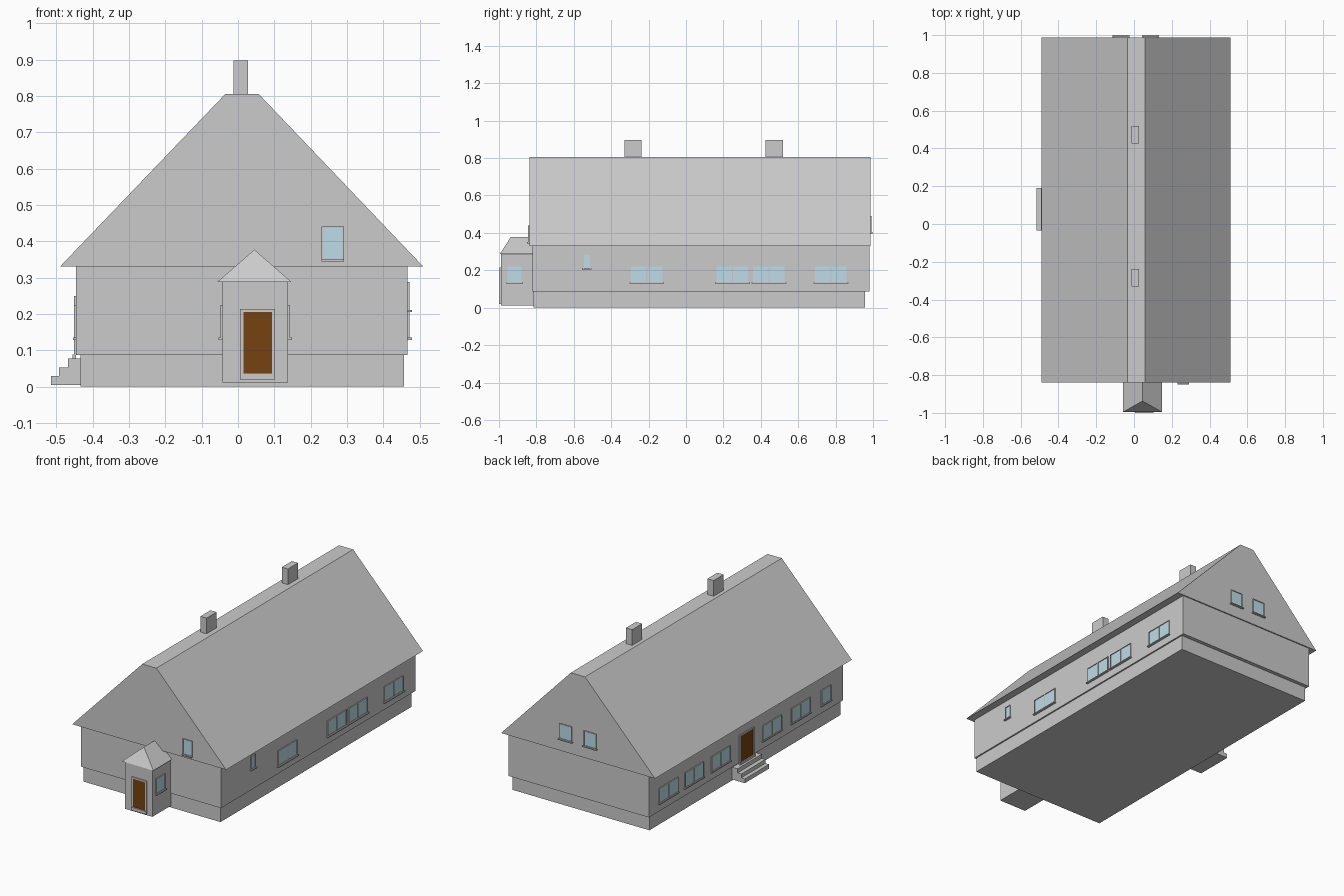
import bpy, bmesh

if "Cube" in bpy.data.objects:
    bpy.data.objects.remove(bpy.data.objects["Cube"])


def mat(name, rgb):
    m = bpy.data.materials.new(name)
    m.diffuse_color = (*rgb, 1)
    m.use_nodes = True
    m.node_tree.nodes["Principled BSDF"].inputs["Base Color"].default_value = m.diffuse_color
    return m


GREY = mat("grey_plaster", (0.60, 0.60, 0.60))
GLASS = mat("pale_blue_glass", (0.52, 0.73, 0.81))
WOOD = mat("brown_wood", (0.178, 0.054, 0.005))


def mesh_object(name, bm, material):
    bmesh.ops.recalc_face_normals(bm, faces=bm.faces)
    me = bpy.data.meshes.new(name)
    bm.to_mesh(me)
    bm.free()
    me.materials.append(material)
    ob = bpy.data.objects.new(name, me)
    bpy.context.collection.objects.link(ob)
    return ob


def add_box(bm, x, y, z):
    x, y, z = sorted(x), sorted(y), sorted(z)
    vs = bmesh.ops.create_cube(bm, size=1)["verts"]
    for v in vs:
        v.co = [a[0] if c < 0 else a[1] for a, c in zip((x, y, z), v.co)]


def boxes(name, material, *bounds):
    bm = bmesh.new()
    for b in bounds:
        add_box(bm, *b)
    return mesh_object(name, bm, material)


def extrude_xz(name, profile, y0, y1):
    bm = bmesh.new()
    f = bm.faces.new([bm.verts.new((x, y0, z)) for x, z in profile])
    r = bmesh.ops.extrude_face_region(bm, geom=[f])
    for v in r["geom"]:
        if isinstance(v, bmesh.types.BMVert):
            v.co.y = y1
    return mesh_object(name, bm, GREY)


# wall helper: u runs along the wall, o is the distance outward
def wall(side, plane):
    def place(u, o, z):
        s = -1 if side in ("left", "front") else 1
        out = tuple(plane + s * d for d in o)
        return (out, u, z) if side in ("left", "right") else (u, out, z)
    return place


def window(name, place, u0, u1, z0, z1, panes=1, lip=0.005, sill_out=0.013):
    t, d = 0.004, 0.006
    parts = [((u0 - t, u1 + t), (0, d), (z1, z1 + t)),
             ((u0 - t, u1 + t), (0, d), (z0 - t, z0)),
             ((u0 - t - lip, u1 + t + lip), (-0.005, sill_out), (z0 - 0.008, z0 - 0.002)),
             ((u0 - t, u0), (0, d), (z0, z1)),
             ((u1, u1 + t), (0, d), (z0, z1))]
    if panes == 2:
        m = (u0 + u1) / 2
        parts.append(((m - 0.003, m + 0.003), (0, d), (z0, z1)))
    boxes(name + "_frame", GREY, *[place(*p) for p in parts])
    boxes(name + "_glass", GLASS, place((u0, u1), (-0.003, 0.003), (z0, z1)))


def door(name, place, u0, u1, z0, z1, jamb, head):
    d = 0.006
    boxes(name + "_frame", GREY,
          place((u0 - jamb, u0), (0, d), (z0, z1)),
          place((u1, u1 + jamb), (0, d), (z0, z1)),
          place((u0 - jamb, u1 + jamb), (0, d), (z1, z1 + head)),
          place((u0 - jamb, u1 + jamb), (0, 0.010), (z0 - 0.018, z0)))
    boxes(name + "_leaf", WOOD, place((u0, u1), (-0.003, 0.003), (z0, z1)))


# main building
boxes("foundation", GREY, ((-0.433, 0.457), (-0.815, 0.958), (0, 0.087)))
boxes("walls", GREY, ((-0.445, 0.466), (-0.822, 0.98), (0.087, 0.33)))
extrude_xz("main_roof", [(-0.49, 0.33), (0.51, 0.33), (0.057, 0.805), (-0.035, 0.805)],
           -0.838, 0.987)
boxes("chimneys", GREY, *[((-0.013, 0.027), (y, y + 0.093), (0.79, 0.897))
                          for y in (-0.33, 0.425)])

# entrance porch with a hipped roof front
boxes("porch", GREY, ((-0.042, 0.137), (-0.99, -0.81), (0.012, 0.288)))
bm = bmesh.new()
a, b, c, d, e, f = [bm.verts.new(p) for p in (
    (-0.057, -0.995, 0.288), (0.147, -0.995, 0.288), (0.147, -0.82, 0.288),
    (-0.057, -0.82, 0.288), (0.045, -0.937, 0.377), (0.045, -0.82, 0.377))]
for face in ((a, b, c, d), (a, b, e), (b, c, f, e), (c, d, f), (d, a, e, f)):
    bm.faces.new(face)
mesh_object("porch_roof", bm, GREY)
door("front_door", wall("front", -0.99), 0.015, 0.093, 0.038, 0.205, 0.009, 0.009)
for side, x in (("left", -0.042), ("right", 0.137)):
    window("porch_window_" + side, wall(side, x), -0.955, -0.88, 0.137, 0.22,
           lip=0.004, sill_out=0.012)

# gable windows
window("front_gable_window", wall("front", -0.838), 0.234, 0.288, 0.352, 0.436, lip=0)
for i, u in enumerate((-0.07, 0.088)):
    window(f"back_gable_window_{i}", wall("back", 0.987), u - 0.036, u + 0.036, 0.405, 0.486)

# right wall windows
right = wall("right", 0.466)
for i, u in enumerate((-0.21, 0.248, 0.443, 0.775)):
    window(f"right_window_{i}", right, u - 0.084, u + 0.084, 0.137, 0.22, 2)
window("right_small_window", right, -0.546, -0.513, 0.213, 0.284)

# left wall windows, door and steps
left = wall("left", -0.445)
for i, u in enumerate((0.80, 0.563, 0.315, -0.16, -0.425)):
    window(f"left_window_{i}", left, u - 0.084, u + 0.084, 0.137, 0.22, 2, sill_out=0.009)
window("left_small_window", left, -0.70, -0.62, 0.137, 0.22, sill_out=0.009)
door("side_door", left, 0.017, 0.133, 0.089, 0.243, 0.012, 0.007)
boxes("side_steps", GREY, *[((x, -0.43), (-0.035, 0.19), (0.005, z))
                            for x, z in ((-0.515, 0.03), (-0.492, 0.053), (-0.468, 0.077))])
